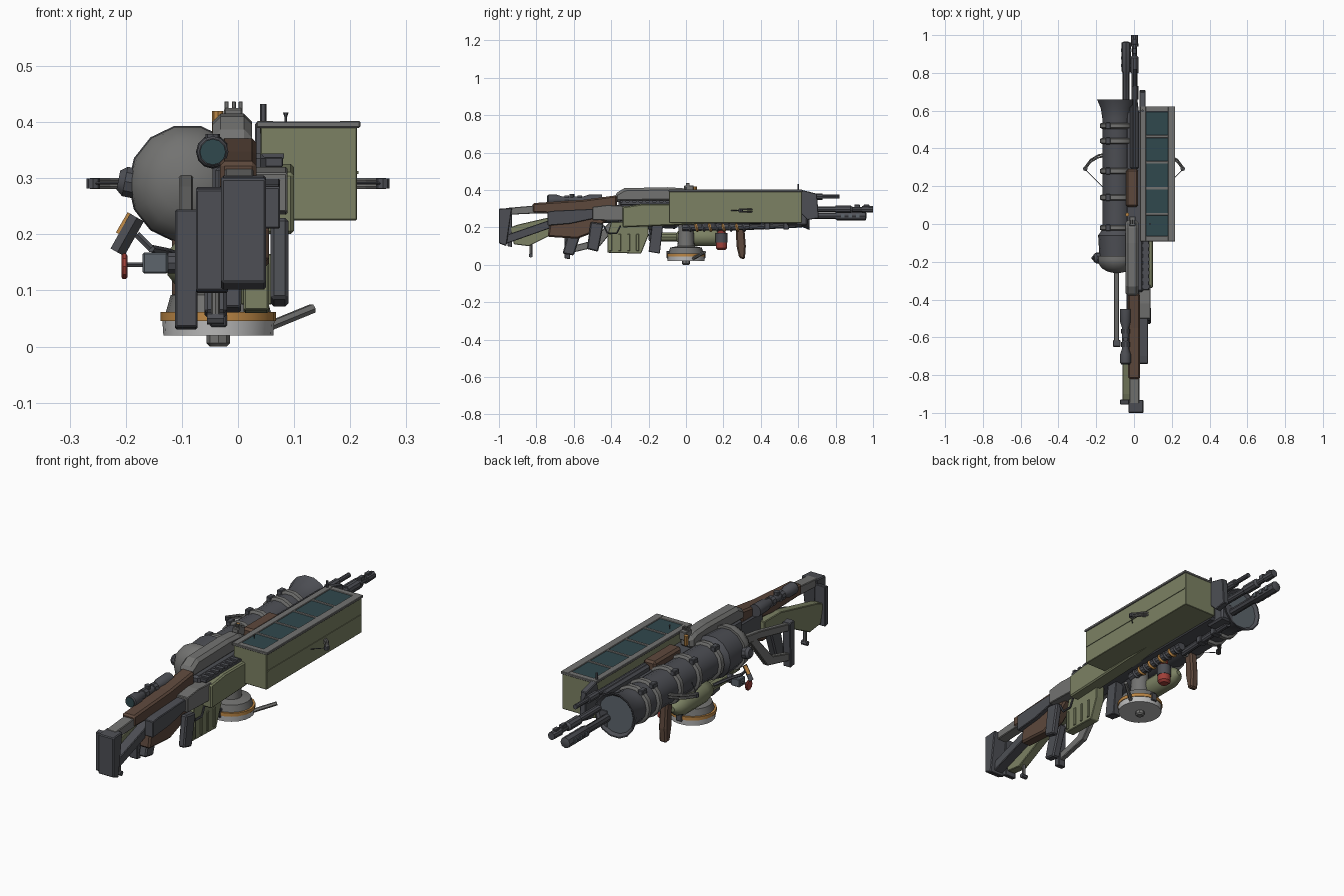
import bpy, bmesh, math
from mathutils import Vector

COL = dict(dark=(.075, .078, .09), grey=(.17, .17, .165), green=(.2, .22, .125), wood=(.11, .065, .045),
           teal=(.03, .065, .075), orange=(.5, .24, .06), white=(.5, .5, .5), red=(.35, .05, .04), steel=(.11, .13, .15))
MAT = {}
for k, c in COL.items():
    MAT[k] = bpy.data.materials.new(k)
    MAT[k].diffuse_color = (*c, 1)


def finish(name, bm, mat, bevel=0, smooth=False):
    bmesh.ops.recalc_face_normals(bm, faces=bm.faces)
    me = bpy.data.meshes.new(name)
    bm.to_mesh(me)
    bm.free()
    ob = bpy.data.objects.new(name, me)
    bpy.context.collection.objects.link(ob)
    me.materials.append(MAT[mat])
    if bevel:
        m = ob.modifiers.new("bevel", 'BEVEL')
        m.width, m.segments = bevel, 1
    if smooth:
        bpy.context.view_layer.objects.active = ob
        ob.select_set(True)
        bpy.ops.object.shade_smooth_by_angle(angle=math.radians(35))
        ob.select_set(False)
    return ob


def plate(name, x0, x1, yz, mat, bevel=.003):
    """side outline in (y, z) extruded across x"""
    bm = bmesh.new()
    f = bm.faces.new([bm.verts.new((x0, y, z)) for y, z in yz])
    r = bmesh.ops.extrude_face_region(bm, geom=[f])
    for v in r['geom']:
        if isinstance(v, bmesh.types.BMVert):
            v.co.x = x1
    return finish(name, bm, mat, bevel)


def box(name, x0, x1, y0, y1, z0, z1, mat, bevel=.003):
    return plate(name, x0, x1, [(y0, z0), (y1, z0), (y1, z1), (y0, z1)], mat, bevel)


def lathe(name, o, prof, mat, axis=(0, 1, 0), n=16, smooth=True):
    """(distance, radius) profile turned around an axis through o"""
    bm = bmesh.new()
    q = Vector(axis).to_track_quat('Z', 'Y')
    rings = [[bm.verts.new(Vector(o) + q @ Vector((r * math.cos(2 * math.pi * i / n), r * math.sin(2 * math.pi * i / n), t)))
              for i in range(n)] for t, r in prof]
    for a, b in zip(rings, rings[1:]):
        for i in range(n):
            bm.faces.new((a[i], a[(i + 1) % n], b[(i + 1) % n], b[i]))
    bm.faces.new(rings[0])
    bm.faces.new(rings[-1])
    return finish(name, bm, mat, 0, smooth)


def rod(name, a, b, r, mat, n=10):
    d = Vector(b) - Vector(a)
    return lathe(name, a, [(0, r), (d.length, r)], mat, d, n)


def path(name, pts, r, mat):
    for i, (a, b) in enumerate(zip(pts, pts[1:])):
        rod(f"{name}_{i}", a, b, r, mat, 6)


# long launcher tube with flared mouth, domed grey rear and clamp bands
T = (-.09, 0, .29)
lathe("launcher_tube", T, [(-.22, .09), (-.06, .1), (-.03, .078), (.56, .078), (.61, .085), (.66, .106), (.66, .1), (.645, .085)],
      'dark', n=14)
lathe("tube_rear_dome", T, [(-.26, .012), (-.252, .05), (-.235, .08), (-.205, .101), (-.19, .104), (-.17, .104)], 'grey', n=14)
lathe("mouth_disc", T, [(.643, .088), (.648, .088)], 'steel', n=14)
for i, y in enumerate((.52, .44, .28, .14, -.02)):
    lathe(f"tube_band_{i}", T, [(y - .016, .08), (y - .01, .09), (y + .01, .09), (y + .016, .08)], 'grey', n=14)
    box(f"band_latch_{i}", -.15, -.125, y - .018, y + .018, .35, .374, 'dark')
lathe("tube_knob", (-.18, -.18, .29), [(0, .028), (.022, .028), (.034, .018)], 'dark', (-1, 0, .2), 10)

# large side case with framed lid and glass panels
box("case_body", .04, .212, -.09, .62, .225, .395, 'green', .002)
box("case_rib", .206, .215, -.085, .615, .308, .313, 'green', 0)
for s, (a, b) in enumerate(((.033, .064), (.18, .218))):
    box(f"lid_rail_{s}", a, b, -.093, .623, .39, .402, 'grey', .002)
for i in range(6):
    y = -.093 + i * .1374
    box(f"lid_bar_{i}", .05, .2, y, y + (.029 if i in (0, 5) else .015), .39, .401, 'grey', .002)
box("lid_glass", .05, .2, -.08, .61, .39, .398, 'teal', 0)
lathe("case_pin", (.085, 0, .4), [(0, .002), (.008, .002), (.017, .005)], 'dark', (0, 0, 1), 6)

# bow limbs and strings on both sides
for s in (-1, 1):
    n = "left" if s < 0 else "right"
    for z in (.285, .297):
        for d in (0, .012):
            path(f"{n}_limb_{z}_{d}", [(s * x, y - d, z) for x, y in ((.15, .372), (.19, .364), (.23, .34), (.262, .297))], .0045, 'grey')
    lathe(f"{n}_limb_roller", (s * .258, .292, .282), [(0, .012), (.018, .012)], 'dark', (0, 0, 1), 8)
    rod(f"{n}_string", (s * .262, .292, .291), (s * .16, .19, .291), .002, 'dark', 4)

# central receiver, top cover, sight and fore-end
box("core_receiver", -.045, .05, -.36, .6, .22, .345, 'dark', .01)
box("core_tail", -.04, .03, -.52, -.34, .225, .32, 'dark', .006)
plate("top_cover", -.045, .025, [(-.38, .335), (.02, .34), (.02, .395), (-.02, .41), (-.1, .415), (-.33, .41), (-.38, .38)], 'grey', .014)
box("sight_base", -.025, .008, -.01, .04, .385, .425, 'grey')
for i, x in enumerate((-.024, -.011, .001)):
    box(f"sight_post_{i}", x, x + .007, .0, .02, .42, .437, 'grey', .001)
lathe("orange_marker", (-.036, .05, .375), [(0, .01), (.045, .01)], 'orange', (0, 0, 1), 8)
box("wood_handguard", -.042, .022, .09, .29, .335, .385, 'wood', .01)
box("upper_barrel_shroud", -.02, .025, .29, .63, .33, .372, 'dark', .01)
plate("front_sight", .03, .06, [(.59, .3), (.65, .24), (.71, .25), (.7, .38), (.62, .4)], 'dark')
rod("front_sight_post", (.045, .6, .38), (.045, .6, .432), .006, 'dark', 6)
box("lower_muzzle_block", -.05, .02, .54, .65, .21, .3, 'dark', .008)

# three barrels with muzzle devices
lathe("thin_barrel", (.005, 0, .365), [(.3, .012), (.66, .012), (.66, .018), (.73, .018), (.73, .011), (.82, .011)], 'dark', n=10)
lathe("long_barrel", (.003, 0, .297), [(.4, .016), (.8, .016), (.8, .022), (.88, .022), (.89, .014), (.94, .014), (.94, .02),
                                       (1, .018)], 'dark', n=10)
lathe("heavy_barrel", (-.042, 0, .262), [(.4, .018), (.8, .018), (.81, .025), (.96, .025), (.965, .012)], 'dark', n=8)
for i, y in enumerate((.83, .87, .91)):
    box(f"muzzle_vent_{i}", -.07, -.014, y, y + .018, .252, .272, 'steel', 0)
for i, y in enumerate((.9, .95)):
    box(f"flash_fin_{i}", -.007, .013, y, y + .03, .29, .322, 'dark', .002)

# wooden rear stock with open dark butt
plate("butt_pad", -.03, .05, [(-1, .3), (-1, .115), (-.96, .1), (-.93, .305)], 'dark', .004)
plate("butt_spine", -.024, .028, [(-.95, .268), (-.95, .305), (-.8, .318), (-.5, .32), (-.5, .28), (-.8, .275)], 'grey')
plate("butt_lower_bar", -.02, .028, [(-.97, .11), (-.96, .16), (-.7, .25), (-.5, .27), (-.5, .22), (-.7, .205)], 'dark')
plate("wood_stock", -.032, .033, [(-.82, .278), (-.82, .33), (-.55, .348), (-.37, .372), (-.37, .3), (-.6, .272)], 'wood', .008)
plate("lower_wood_stock", .0, .055, [(-.74, .15), (-.73, .215), (-.52, .26), (-.42, .24), (-.5, .17), (-.58, .14)], 'wood', .008)

# scope on the rear stock
lathe("scope", (-.045, 0, .347), [(-.74, .024), (-.735, .028), (-.69, .028), (-.66, .018), (-.55, .018), (-.52, .028), (-.45, .03)], 'dark', n=12)
lathe("scope_lens", (-.045, 0, .347), [(-.743, .023), (-.74, .023)], 'teal', n=12)
for i, y in enumerate((-.65, -.58)):
    lathe(f"scope_ring_{i}", (-.045, 0, .347), [(y, .024), (y + .025, .024)], 'dark', n=10)
lathe("scope_turret", (-.045, -.61, .355), [(0, .013), (.024, .013)], 'dark', (0, 0, 1), 8)

# green second stock with swivel leg
plate("green_stock", -.06, -.018, [(-.92, .11), (-.94, .2), (-.9, .215), (-.62, .28), (-.5, .28), (-.5, .22), (-.64, .2), (-.84, .1)], 'green')
plate("green_stock_pad", -.075, -.018, [(-.93, .095), (-.955, .1), (-.955, .28), (-.93, .285)], 'dark')
rod("swivel_leg", (-.04, -.83, .05), (-.04, -.83, .13), .008, 'grey', 8)
rod("swivel_foot", (-.055, -.83, .05), (-.025, -.83, .05), .011, 'dark', 8)

# green compact rifle on the right
plate("green_rifle_body", .03, .1, [(-.34, .2), (-.34, .31), (-.24, .325), (.3, .325), (.3, .23), (-.1, .21)], 'green', .006)
plate("grey_rifle_rear", .025, .088, [(-.5, .24), (-.5, .31), (-.42, .32), (-.32, .315), (-.32, .235)], 'grey')
plate("rifle_butt", .03, .075, [(-.74, .21), (-.74, .285), (-.7, .29), (-.48, .3), (-.48, .25), (-.62, .22)], 'dark')
box("rifle_rail", .045, .08, -.35, -.08, .32, .337, 'dark', .002)
for i in range(7):
    box(f"rail_tooth_{i}", .043, .082, -.34 + i * .036, -.322 + i * .036, .335, .344, 'dark', 0)
plate("green_magazine", .01, .055, [(-.42, .065), (-.24, .06), (-.2, .16), (-.2, .23), (-.4, .23), (-.42, .16)], 'green')
for i in range(4):
    box(f"magazine_rib_{i}", .005, .06, -.41 + i * .048, -.395 + i * .048, .075, .165, 'green', .002)
plate("rear_grip", .058, .09, [(-.53, .085), (-.47, .07), (-.44, .22), (-.51, .23)], 'dark', .006)
plate("rear_grip_left", -.06, -.02, [(-.66, .06), (-.6, .05), (-.55, .2), (-.62, .21)], 'dark', .006)
plate("dark_magazine", -.04, .005, [(-.2, .07), (-.14, .06), (-.12, .23), (-.18, .23)], 'dark')
path("trigger_guard", [(.07, -.44, .21), (.07, -.42, .17), (.07, -.37, .17), (.07, -.35, .21)], .005, 'dark')

# open skeleton stock on the left
plate("left_butt_plate", -.112, -.072, [(-.65, .035), (-.62, .03), (-.615, .24), (-.65, .245)], 'dark')
plate("left_top_bar", -.105, -.08, [(-.63, .2), (-.63, .235), (-.4, .285), (-.22, .31), (-.22, .27), (-.4, .25)], 'grey')
plate("left_lower_bar", -.105, -.08, [(-.63, .06), (-.63, .095), (-.5, .13), (-.38, .26), (-.33, .26), (-.46, .1)], 'grey')

# round charge underneath with orange ring and lever
D = (-.035, 0, 0)
DISC = D[0:2] + (0,)
lathe("charge_disc", DISC, [(.02, .098), (.048, .1), (.052, .09)], 'white', (0, 0, 1), 20)
lathe("charge_ring", DISC, [(.046, .103), (.062, .103)], 'orange', (0, 0, 1), 20)
lathe("charge_cap", DISC, [(.06, .094), (.092, .085), (.1, .045), (.2, .04), (.23, .04)], 'grey', (0, 0, 1), 20)
lathe("charge_foot", DISC, [(0, .015), (.006, .021), (.022, .021)], 'grey', (0, 0, 1), 8)
rod("charge_lever", (.04, .03, .03), (.133, .1, .068), .009, 'grey', 6)
for s in (-1, 1):
    box(f"charge_clip_{s}", -.05, -.02, s * .095 - .01, s * .095 + .01, .035, .075, 'dark')

# green pressure tank, valve and hose on the left underside
lathe("pressure_tank", (-.082, .08, .148), [(-.14, .012), (-.12, .035), (-.07, .048), (.08, .048), (.12, .035), (.14, .012)], 'green', n=14)
rod("tank_pipe", (-.08, -.18, .148), (-.08, -.05, .148), .025, 'green')
box("valve_block", -.17, -.125, -.2, -.155, .13, .168, 'steel')
rod("valve_neck", (-.125, -.178, .149), (-.08, -.178, .149), .02, 'dark')
rod("valve_stem", (-.2, -.178, .146), (-.16, -.178, .146), .005, 'dark', 6)
lathe("valve_wheel", (-.208, -.178, .143), [(0, .02), (.003, .024), (.008, .024), (.011, .02)], 'red', (1, 0, 0), 10)
rod("side_lever", (-.215, -.18, .168), (-.18, -.18, .23), .014, 'dark', 4)
rod("side_lever_edge", (-.208, -.172, .198), (-.187, -.172, .234), .011, 'orange', 4)
path("hose", [(-.18, -.19, .2), (-.155, -.19, .175), (-.13, -.14, .17), (-.1, -.06, .16)], .007, 'dark')

# coiled line, red canister and fore grip
rod("coil_core", (.0, -.02, .2), (.0, .34, .205), .02, 'dark')
for i in range(9):
    lathe(f"coil_ring_{i}", (0, .02 + i * .036, .2), [(-.007, .022), (0, .026), (.007, .022)], 'orange' if i % 2 else 'dark', (0, 1, .3), 10)
lathe("red_canister", (-.02, .19, 0), [(.08, .02), (.09, .03), (.165, .03), (.18, .018), (.2, .018)], 'red', (0, 0, 1), 12)
lathe("canister_band", (-.02, .19, 0), [(.12, .032), (.17, .032)], 'dark', (0, 0, 1), 12)
plate("wood_fore_grip", -.118, -.078, [(.285, .035), (.315, .03), (.32, .1), (.31, .22), (.265, .22), (.27, .1)], 'wood', .008)
rod("lower_tube", (-.04, .3, .2), (-.04, .62, .215), .016, 'dark')
for i, y in enumerate((.42, .52)):
    box(f"lower_clamp_{i}", -.062, -.018, y, y + .03, .19, .25, 'dark')
